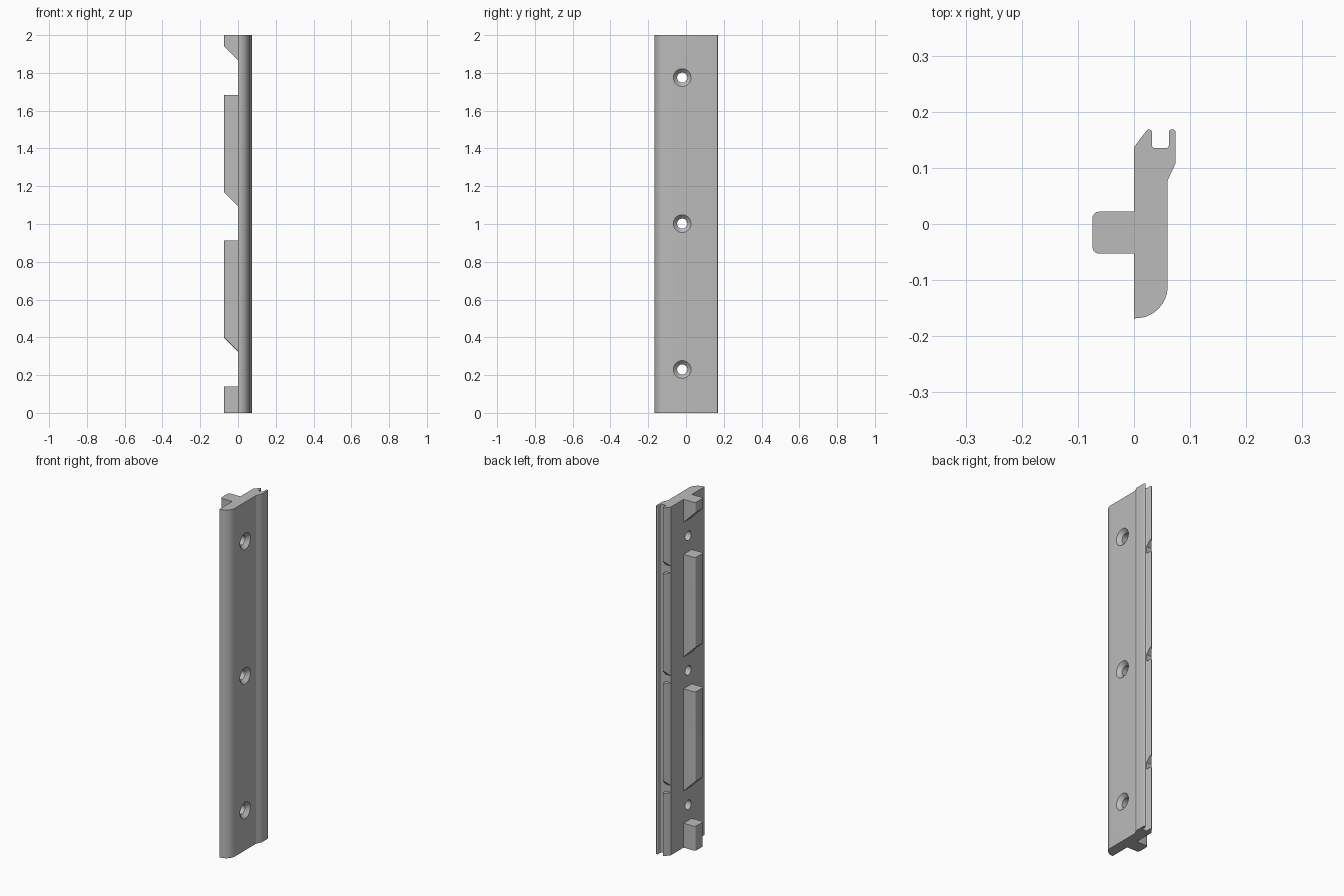
import bpy, bmesh
from math import pi, sin, cos, radians
from mathutils import Matrix, Vector

cube = bpy.data.objects.get("Cube")
if cube:
    bpy.data.objects.remove(cube)

grey = bpy.data.materials.new("plain grey")
grey.use_nodes = True
colour = (0.5, 0.5, 0.5, 1)
grey.diffuse_color = colour
grey.node_tree.nodes["Principled BSDF"].inputs["Base Color"].default_value = colour


def arc(cx, cy, r, start, end, steps=6):
    """Points on an arc, angles in degrees."""
    angles = [radians(start + (end - start) * i / steps) for i in range(steps + 1)]
    return [(cx + r * cos(a), cy + r * sin(a)) for a in angles]


def add_prism(bm, points, axis_map, low, high):
    """Extrude a 2D outline between two levels; axis_map places each point."""
    rings = [[bm.verts.new(axis_map(u, v, w)) for u, v in points] for w in (low, high)]
    bm.faces.new(rings[0])
    bm.faces.new(rings[1])
    n = len(points)
    for i in range(n):
        j = (i + 1) % n
        bm.faces.new((rings[0][i], rings[0][j], rings[1][j], rings[1][i]))
    return rings


def finish(name, bm):
    bmesh.ops.recalc_face_normals(bm, faces=bm.faces)
    mesh = bpy.data.meshes.new(name)
    bm.to_mesh(mesh)
    bm.free()
    mesh.materials.append(grey)
    obj = bpy.data.objects.new(name, mesh)
    bpy.context.collection.objects.link(obj)
    return obj


def activate(obj):
    bpy.ops.object.select_all(action='DESELECT')
    obj.select_set(True)
    bpy.context.view_layer.objects.active = obj


def upright(x, y, z):
    return (x, y, z)


# Long plate with a rounded front edge and a grooved back edge
outline = [(0, -0.168)]
outline += arc(0.003, -0.111, 0.057, -90, 0, 14)
outline += [(0.06, 0.078), (0.074, 0.108)]
outline += arc(0.068, 0.163, 0.006, 0, 180, 8)
outline += arc(0.057, 0.14, 0.005, 0, -90, 4)
outline += arc(0.037, 0.14, 0.005, -90, -180, 4)
outline += arc(0.0265, 0.163, 0.0055, 0, 143, 8)
outline += [(0, 0.137)]
bm = bmesh.new()
add_prism(bm, outline, upright, 0, 2)
plate = finish("grooved_plate", bm)

# Cutters: countersunk screw holes
bm = bmesh.new()
HOLE_Y, HOLE_R, SINK_R = -0.02, 0.027, 0.047
for z in (0.23, 1.002, 1.775):
    stations = [(-0.02, HOLE_R), (0.04, HOLE_R), (0.06, SINK_R), (0.08, SINK_R)]
    rings = [[bm.verts.new((x, HOLE_Y + r * cos(a), z + r * sin(a)))
              for a in [2 * pi * i / 32 for i in range(32)]] for x, r in stations]
    bm.faces.new(rings[0])
    bm.faces.new(rings[-1])
    for a, b in zip(rings, rings[1:]):
        for i in range(32):
            j = (i + 1) % 32
            bm.faces.new((a[i], a[j], b[j], b[i]))

# Cutters: sloped notches in the slanted back lip
for z in (0.36, 0.99, 1.62):
    notch = [(0.1365, z), (0.2, z), (0.2, z + 0.1035), (0.1365, z + 0.04)]
    add_prism(bm, notch, lambda u, v, w: (w, u, v), -0.02, 0.047)
cutter = finish("hole_and_notch_cutter", bm)
cutter.hide_render = True

cut = plate.modifiers.new("cut", 'BOOLEAN')
cut.operation = 'DIFFERENCE'
cut.solver = 'EXACT'
cut.object = cutter
activate(plate)
bpy.ops.object.modifier_apply(modifier=cut.name)
bpy.data.objects.remove(cutter)
bpy.ops.object.shade_smooth_by_angle(angle=radians(25))

# Tongue blocks along the right face, with sloped undersides
tongue = [(0.004, -0.053)]
tongue += [(0.004, 0.022)]
tongue += arc(-0.062, 0.01, 0.012, 90, 180, 5)
tongue += arc(-0.062, -0.041, 0.012, 180, 270, 5)
blocks = [("bottom", 0, 0.14, 0), ("lower", 0.325, 0.912, 1),
          ("upper", 1.095, 1.684, 1), ("top", 1.868, 2, 1)]
for label, low, high, slope in blocks:
    bm = bmesh.new()
    bottom, _ = add_prism(bm, tongue, upright, low, high)
    for v in bottom:
        v.co.z -= slope * v.co.x
    block = finish(label + "_tongue_block", bm)
    activate(block)
    bpy.ops.object.shade_smooth_by_angle(angle=radians(25))
